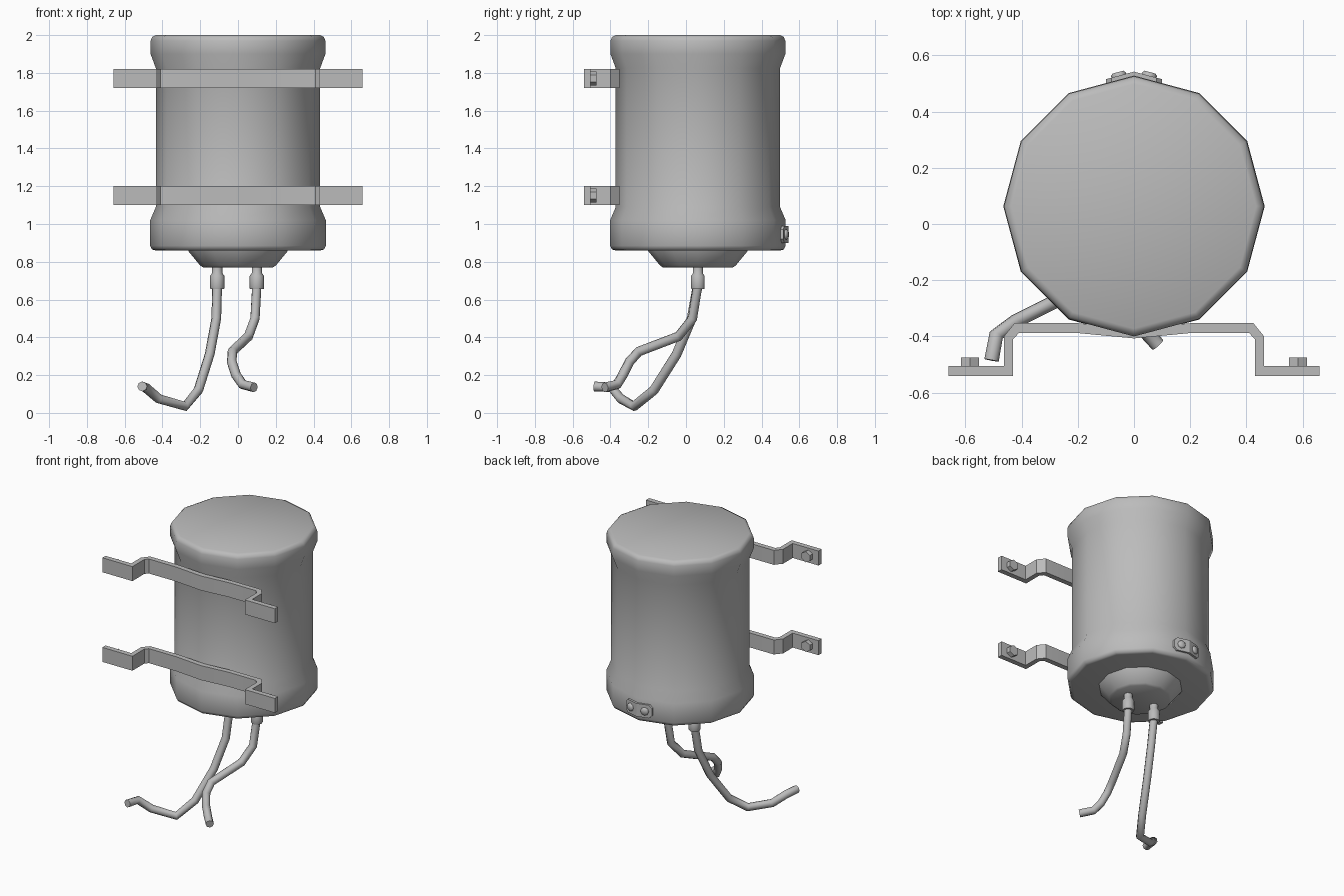
import bpy, bmesh
from math import sin, cos, tan, tau, radians
from mathutils import Matrix, Vector

cube = bpy.data.objects.get("Cube")
if cube:
    bpy.data.objects.remove(cube)

GREY = (0.5, 0.5, 0.5, 1)
metal = bpy.data.materials.new("plain grey")
metal.use_nodes = True
metal.diffuse_color = GREY
metal.node_tree.nodes["Principled BSDF"].inputs["Base Color"].default_value = GREY

AXIS_Y = 0.063   # centre line of the tank
SLOPE = tan(radians(15))


def finish(obj, angle):
    """Give the object its colour and smooth its shallow edges."""
    obj.data.materials.clear()
    obj.data.materials.append(metal)
    bpy.ops.object.select_all(action="DESELECT")
    obj.select_set(True)
    bpy.context.view_layer.objects.active = obj
    bpy.ops.object.shade_smooth_by_angle(angle=radians(angle))


def loft(name, sections, angle=25):
    """Skin a row of closed sections with equal point counts, capped at both ends."""
    bm = bmesh.new()
    rows = [[bm.verts.new(p) for p in s] for s in sections]
    n = len(rows[0])
    for a, b in zip(rows, rows[1:]):
        for i in range(n):
            j = (i + 1) % n
            bm.faces.new((a[i], a[j], b[j], b[i]))
    bm.faces.new(rows[0])
    bm.faces.new(rows[-1])
    bmesh.ops.recalc_face_normals(bm, faces=bm.faces)
    mesh = bpy.data.meshes.new(name)
    bm.to_mesh(mesh)
    bm.free()
    obj = bpy.data.objects.new(name, mesh)
    bpy.context.collection.objects.link(obj)
    finish(obj, angle)
    return obj


def lathe(name, profile, sides, matrix, angle=50):
    """Rings of (radius, height) about local z, placed by a matrix."""
    return loft(name, [[matrix @ Vector((r * cos(tau * i / sides), r * sin(tau * i / sides), h))
                        for i in range(sides)] for r, h in profile], angle)


def cable(name, points, radius):
    curve = bpy.data.curves.new(name, "CURVE")
    curve.dimensions = "3D"
    curve.bevel_depth = radius
    curve.bevel_resolution = 2
    curve.use_fill_caps = True
    spline = curve.splines.new("POLY")
    spline.points.add(len(points) - 1)
    for p, co in zip(spline.points, points):
        p.co = (*co, 1)
    obj = bpy.data.objects.new(name, curve)
    bpy.context.collection.objects.link(obj)
    bpy.ops.object.select_all(action="DESELECT")
    obj.select_set(True)
    bpy.context.view_layer.objects.active = obj
    bpy.ops.object.convert(target="MESH")
    finish(bpy.context.object, 50)


# Tank with swollen ends, and the stepped cone beneath it
centre = Matrix.Translation((0, AXIS_Y, 0))
lathe("tank", [(0.435, 0.86), (0.455, 0.865), (0.465, 0.885), (0.465, 1.02), (0.435, 1.09),
               (0.435, 1.825), (0.463, 1.9), (0.463, 1.97), (0.455, 1.99), (0.435, 2.0)],
      12, centre)
lathe("bottom_cone", [(0.265, 0.865), (0.262, 0.855), (0.2, 0.78), (0.185, 0.77)], 12, centre)

# Mounting straps: (x, back y, front y) along one half, mirrored
half = [(0.0, 0.0, -0.372, -0.407), (0.2, 0.2, -0.353, -0.388),
        (0.425, 0.41, -0.353, -0.388), (0.463, 0.43, -0.4, -0.41),
        (0.463, 0.43, -0.505, -0.54), (0.66, 0.66, -0.505, -0.54)]
stations = [(-a, -b, c, d) for a, b, c, d in reversed(half[1:])] + half
for label, z in (("lower", 1.15), ("upper", 1.77)):
    lo, hi = z - 0.05, z + 0.05
    loft(label + "_strap", [[(xb, yb, lo), (xb, yb, hi), (xf, yf, hi), (xf, yf, lo)]
                            for xb, xf, yb, yf in stations])
    # Hex bolt heads on the wall side of the flanges
    for side, x in (("left", 0.583), ("right", -0.583)):
        place = Matrix.Translation((x, -0.51, z)) @ Matrix.Rotation(radians(-90), 4, "X") \
            @ Matrix.Rotation(radians(30), 4, "Z")
        lathe(f"{label}_{side}_bolt", [(0.037, 0), (0.037, 0.035)], 6, place, 25)

# Bent plate on the back of the tank, with two studs
def back_y(x, height):
    return 0.528 + height - abs(x) * SLOPE

outline = [(-0.1, 0.025), (-0.08, 0.045), (0, 0.045), (0.08, 0.045), (0.1, 0.025)]
loft("back_plate", [[(x, back_y(x, h), 0.945 + s * w)
                     for h, s in ((-0.01, -1), (-0.01, 1), (0.014, 1), (0.014, -1))]
                    for x, w in outline])
for side, sign in (("left", 1), ("right", -1)):
    x = 0.053 * sign
    place = Matrix.Translation((x, back_y(x, 0.01), 0.945)) \
        @ Matrix.Rotation(radians(-15 * sign), 4, "Z") @ Matrix.Rotation(radians(-90), 4, "X")
    lathe(f"{side}_stud", [(0.027, 0), (0.027, 0.01), (0.02, 0.017)], 8, place)

# Cable sockets and hanging cables
right_path = [(-0.11, 0.063, 0.68), (-0.115, 0.03, 0.5), (-0.15, -0.05, 0.31),
              (-0.21, -0.17, 0.12), (-0.28, -0.275, 0.035), (-0.42, -0.345, 0.075),
              (-0.49, -0.395, 0.135), (-0.507, -0.485, 0.14)]
left_path = [(0.1, 0.063, 0.68), (0.09, 0.035, 0.5), (0.055, -0.04, 0.405),
             (-0.03, -0.25, 0.325), (-0.033, -0.3, 0.27), (-0.01, -0.335, 0.2),
             (0.025, -0.365, 0.15), (0.085, -0.43, 0.135)]
for side, path in (("right", right_path), ("left", left_path)):
    lathe(side + "_socket", [(0.036, 0.655), (0.038, 0.66), (0.038, 0.725), (0.027, 0.74),
                             (0.027, 0.775)], 10,
          Matrix.Translation((path[0][0], AXIS_Y, 0)))
    cable(side + "_cable", path, 0.026)
